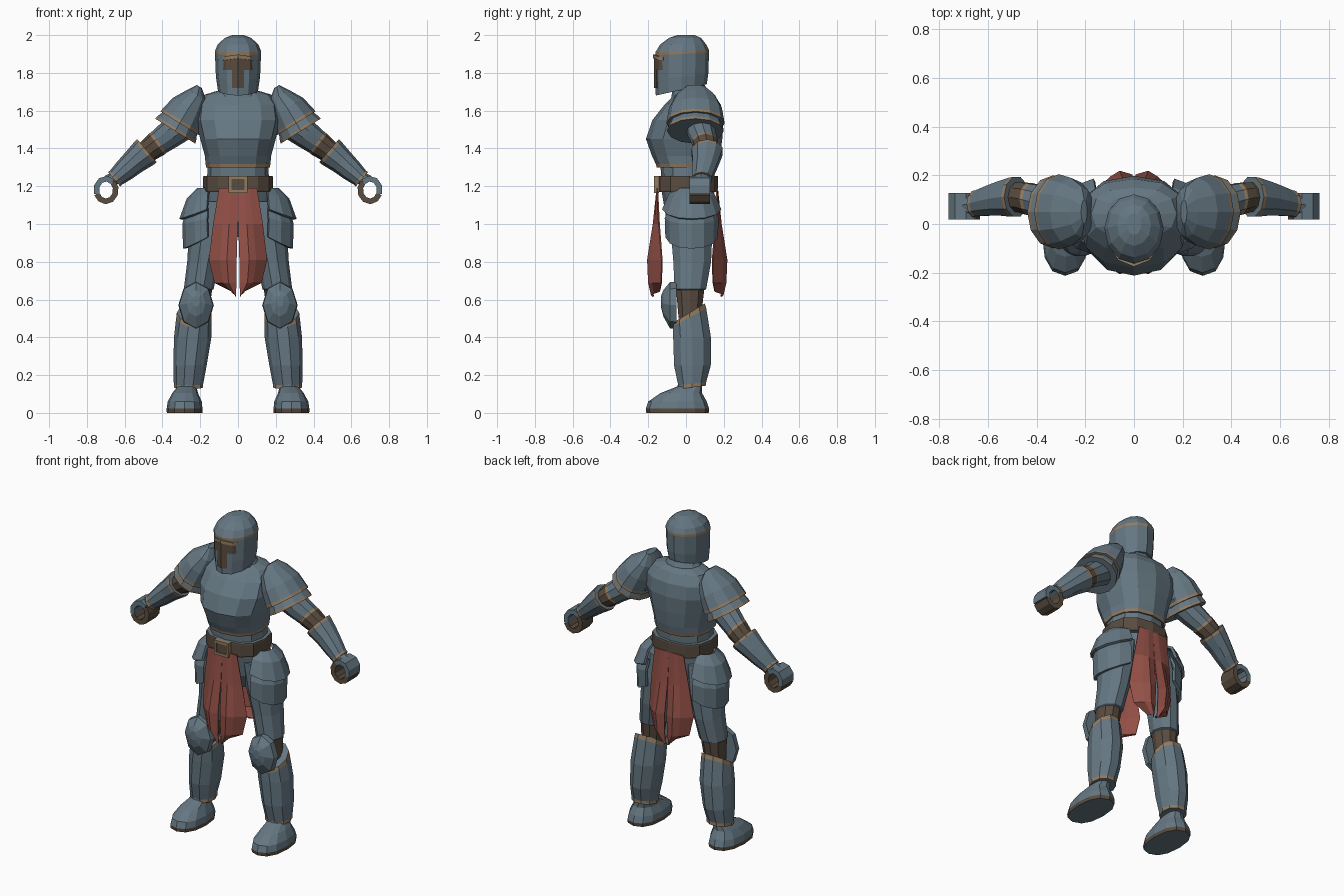
import bpy
import bmesh
from math import cos, sin, pi, radians, copysign
from mathutils import Vector

cube = bpy.data.objects.get("Cube")
if cube:
    bpy.data.objects.remove(cube)


def make_material(name, colour):
    mat = bpy.data.materials.new(name)
    mat.use_nodes = True
    mat.diffuse_color = (*colour, 1)
    mat.node_tree.nodes["Principled BSDF"].inputs["Base Color"].default_value = (*colour, 1)
    return mat


MATERIALS = [
    make_material("blue_steel", (.13, .185, .225)),
    make_material("tan_trim", (.29, .2, .12)),
    make_material("brown_leather", (.1, .072, .05)),
    make_material("red_cloth", (.29, .08, .062)),
]
STEEL, TRIM, LEATHER, CLOTH = range(len(MATERIALS))
BAND = {"s": STEEL, "t": TRIM, "l": LEATHER, "c": CLOTH}


def finish(name, bm, mirror):
    """Turn a bmesh into a flat shaded object, mirrored across x on request."""
    bmesh.ops.recalc_face_normals(bm, faces=bm.faces)
    mesh = bpy.data.meshes.new(name)
    bm.to_mesh(mesh)
    bm.free()
    for mat in MATERIALS:
        mesh.materials.append(mat)
    obj = bpy.data.objects.new(name, mesh)
    bpy.context.collection.objects.link(obj)
    if mirror:
        obj.modifiers.new("mirror", "MIRROR").use_mirror_merge = False
    return obj


def loft(name, rings, bands, sides=12, axis=(0, 0, 1), power=1, mirror=False):
    """Skin rings of (x, y, z, radius, depth, tilt); bands gives a material letter per gap."""
    axis = Vector(axis).normalized()
    across = Vector((0, 0, 1)) if abs(axis.y) > .7 else Vector((0, 1, 0))
    side = across.cross(axis).normalized()
    bm = bmesh.new()
    loops = []
    for x, y, z, radius, depth, *tilt in rings:
        loop = []
        for i in range(sides):
            angle = 2 * pi * i / sides
            c, s = (copysign(abs(f) ** power, f) for f in (cos(angle), sin(angle)))
            offset = side * radius * c + across * depth * s
            if tilt:
                offset += axis * tilt[0] * s
            loop.append(bm.verts.new(Vector((x, y, z)) + offset))
        loops.append(loop)
    for low, high, letter in zip(loops, loops[1:], bands):
        for i in range(sides):
            j = (i + 1) % sides
            bm.faces.new((low[i], low[j], high[j], high[i])).material_index = BAND[letter]
    bm.faces.new(loops[0])
    bm.faces.new(loops[-1])
    return finish(name, bm, mirror)


def sheet(name, rows, material, thickness, mirror=False):
    """Make a thick plate from a grid of points."""
    bm = bmesh.new()
    grid = [[bm.verts.new(p) for p in row] for row in rows]
    for upper, lower in zip(grid, grid[1:]):
        for i in range(len(upper) - 1):
            face = bm.faces.new((upper[i], upper[i + 1], lower[i + 1], lower[i]))
            face.material_index = material
    obj = finish(name, bm, mirror)
    solid = obj.modifiers.new("thickness", "SOLIDIFY")
    solid.thickness = thickness
    solid.offset = 0
    return obj


def box(name, centre, size, material):
    bm = bmesh.new()
    bmesh.ops.create_cube(bm, size=1)
    for v in bm.verts:
        v.co = Vector(a * b for a, b in zip(v.co, size)) + Vector(centre)
    for face in bm.faces:
        face.material_index = material
    return finish(name, bm, False)


# Helmet with a keeled front and a trim band
loft("helmet", [
    (0, -.025, 1.71, .107, .135, .03), (0, -.022, 1.78, .117, .14, .015),
    (0, -.02, 1.9, .122, .142, .006), (0, -.02, 1.915, .122, .142, .006),
    (0, -.015, 1.95, .108, .122), (0, -.005, 1.985, .07, .085),
    (0, 0, 2, .03, .045)], "sstsss")


def face_point(x, z, lift=.002):
    """Point on the front of the helmet."""
    away = abs(x)
    return (x, -.163 - lift + .4 * away + 1.1 * max(0, away - .06), z)


# Face opening and brow
columns = (-.078, -.06, 0, .06, .078)
sheet("eye_opening", [[face_point(x, z) for x in columns] for z in (1.875, 1.815)], LEATHER, .008)
sheet("breath_opening", [[face_point(x, z) for x in (-.03, 0, .03)] for z in (1.815, 1.72)], LEATHER, .008)
sheet("brow_trim", [[face_point(x, z - abs(x) * .15, .006) for x in columns] for z in (1.897, 1.878)], TRIM, .012)

# Neck, collar and breastplate
loft("collar", [(0, .03, 1.66, .14, .11), (0, .02, 1.715, .1, .09), (0, 0, 1.77, .08, .08)], "ss")
loft("breastplate", [
    (0, .005, 1.3, .168, .16), (0, .005, 1.318, .172, .165), (0, 0, 1.36, .175, .18),
    (0, -.01, 1.45, .2, .202), (0, .01, 1.55, .225, .188), (0, .035, 1.63, .215, .15),
    (0, .045, 1.685, .175, .105), (0, .04, 1.705, .11, .08)], "tssssss", power=.85)
loft("waist_plate", [(0, .01, 1.23, .165, .14), (0, .01, 1.305, .16, .145)], "s", power=.85)

# Belt and buckle
loft("belt", [
    (0, .01, 1.17, .183, .158), (0, .01, 1.178, .185, .16),
    (0, .01, 1.247, .185, .16), (0, .01, 1.255, .183, .158)], "lll", power=.8)
box("buckle_plate", (0, -.155, 1.21), (.07, .016, .06), LEATHER)
for side in (-1, 1):
    box("buckle_upright", (side * .042, -.156, 1.21), (.016, .028, .09), TRIM)
    box("buckle_bar", (0, -.156, 1.21 + side * .037), (.07, .026, .016), TRIM)

# Pelvis
loft("pelvis", [(0, .02, .93, .07, .08), (0, .02, 1.03, .16, .125), (0, .01, 1.18, .172, .14)], "ss")

# Split cloth panels, front and back
CLOTH_ROWS = [(1.19, 0, .1, 0), (1, .002, .13, .02), (.81, .008, .152, .05),
              (.69, .01, .122, .045), (.615, .012, .03, .03)]
for label, facing, start in (("front_cloth", -1, .152), ("back_cloth", 1, .165)):
    rows = []
    for z, inner, outer, out in CLOTH_ROWS:
        row = []
        for t, fold in ((0, .7), (.35, 1), (.6, .55), (1, -.5)):
            drop = .03 * t if z < .65 else 0
            row.append((inner + (outer - inner) * t, facing * (start + out * fold), z + drop))
        rows.append(row)
    sheet(label, rows, CLOTH, .008, mirror=True)


def hip_plate(name, levels, lift):
    """Curved plate around the hip; levels are (z, radius), edges rise by lift."""
    rows = []
    for k, (z, radius) in enumerate(levels):
        row = []
        for step in range(-3, 4):
            t = step / 3
            angle = radians(82 * t)
            rise = lift * t * t * k / (len(levels) - 1)
            row.append((.14 + radius * cos(angle), .03 + radius * .93 * sin(angle), z + rise))
        rows.append(row)
    sheet(name, rows, STEEL, .016, mirror=True)


# Hip plates in two tiers
hip_plate("lower_hip_plates", [(1.09, .12), (1, .147), (.87, .143)], .06)
hip_plate("upper_hip_plates", [(1.185, .07), (1.13, .125), (1.025, .163)], .05)

# Legs
loft("thighs", [
    (.22, .02, .5, .06, .062), (.21, .022, .65, .073, .078), (.208, .023, .655, .079, .088),
    (.185, .033, .8, .084, .105), (.16, .03, .95, .1, .115), (.13, .02, 1.12, .09, .11)],
    "lssss", sides=10, mirror=True)
loft("greaves", [
    (.262, .033, .135, .078, .078, .01), (.262, .033, .155, .078, .078, .01),
    (.254, .034, .25, .088, .102), (.24, .032, .4, .099, .105),
    (.233, .02, .505, .094, .092, .05), (.232, .018, .53, .092, .086, .052)],
    "tssst", sides=10, mirror=True)
loft("knee_plates", [
    (.222, -.05, .57, .094, .125), (.222, -.085, .57, .09, .122),
    (.222, -.12, .58, .05, .07), (.222, -.132, .59, .02, .03)],
    "sss", sides=8, axis=(0, -1, 0), mirror=True)

# Shoes with a sole edge
loft("shoes", [
    (.283, -.045, 0, .094, .165), (.283, -.045, .022, .095, .168),
    (.282, -.045, .06, .09, .155), (.28, -.025, .105, .068, .11),
    (.27, .02, .14, .05, .065), (.258, .025, .22, .048, .055)],
    "lssss", sides=12, power=.85, mirror=True)

# Shoulder plates with a flared lower tier
SHOULDER_AXIS = (.53, 0, -.85)
loft("shoulder_plates", [
    (.205, .05, 1.728, .015, .05), (.215, .05, 1.68, .06, .105), (.26, .05, 1.615, .1, .14),
    (.3, .05, 1.548, .117, .152), (.309, .05, 1.533, .12, .155)],
    "ssst", axis=SHOULDER_AXIS, mirror=True)
loft("shoulder_skirts", [
    (.305, .05, 1.54, .105, .135), (.325, .05, 1.505, .122, .148), (.333, .05, 1.492, .125, .15)],
    "st", axis=SHOULDER_AXIS, mirror=True)

# Arms: sleeve with leather elbow, then forearm guard
loft("upper_arms", [
    (.24, .06, 1.56, .085, .085), (.36, .085, 1.475, .076, .075), (.418, .1, 1.432, .068, .068),
    (.43, .103, 1.423, .069, .069), (.47, .11, 1.393, .062, .064), (.53, .11, 1.34, .05, .055)],
    "sstll", sides=10, axis=(.8, 0, -.6), mirror=True)
loft("forearm_guards", [
    (.482, .112, 1.388, .08, .085), (.494, .111, 1.377, .08, .085), (.55, .105, 1.33, .068, .073),
    (.6, .095, 1.285, .06, .064), (.645, .085, 1.246, .049, .055), (.656, .083, 1.237, .05, .056)],
    "tssst", sides=10, axis=(.76, 0, -.65), mirror=True)
loft("wrists", [(.64, .085, 1.25, .036, .042), (.685, .078, 1.225, .036, .048)],
     "s", sides=8, axis=(.76, 0, -.65), mirror=True)


def curl(name, start, end, steps, material):
    """Arc of a closed fist around its grip."""
    rows = []
    for i in range(steps + 1):
        angle = radians(start + (end - start) * i / steps)
        x, z = .699 + .052 * cos(angle), 1.18 + .06 * sin(angle)
        rows.append([(x, y, z) for y in (.018, .05, .1, .128)])
    sheet(name, rows, material, .03, mirror=True)


# Gauntlet hands curled into hollow fists
curl("hand_backs", 135, -20, 4, STEEL)
curl("fingers", -20, -225, 6, LEATHER)
